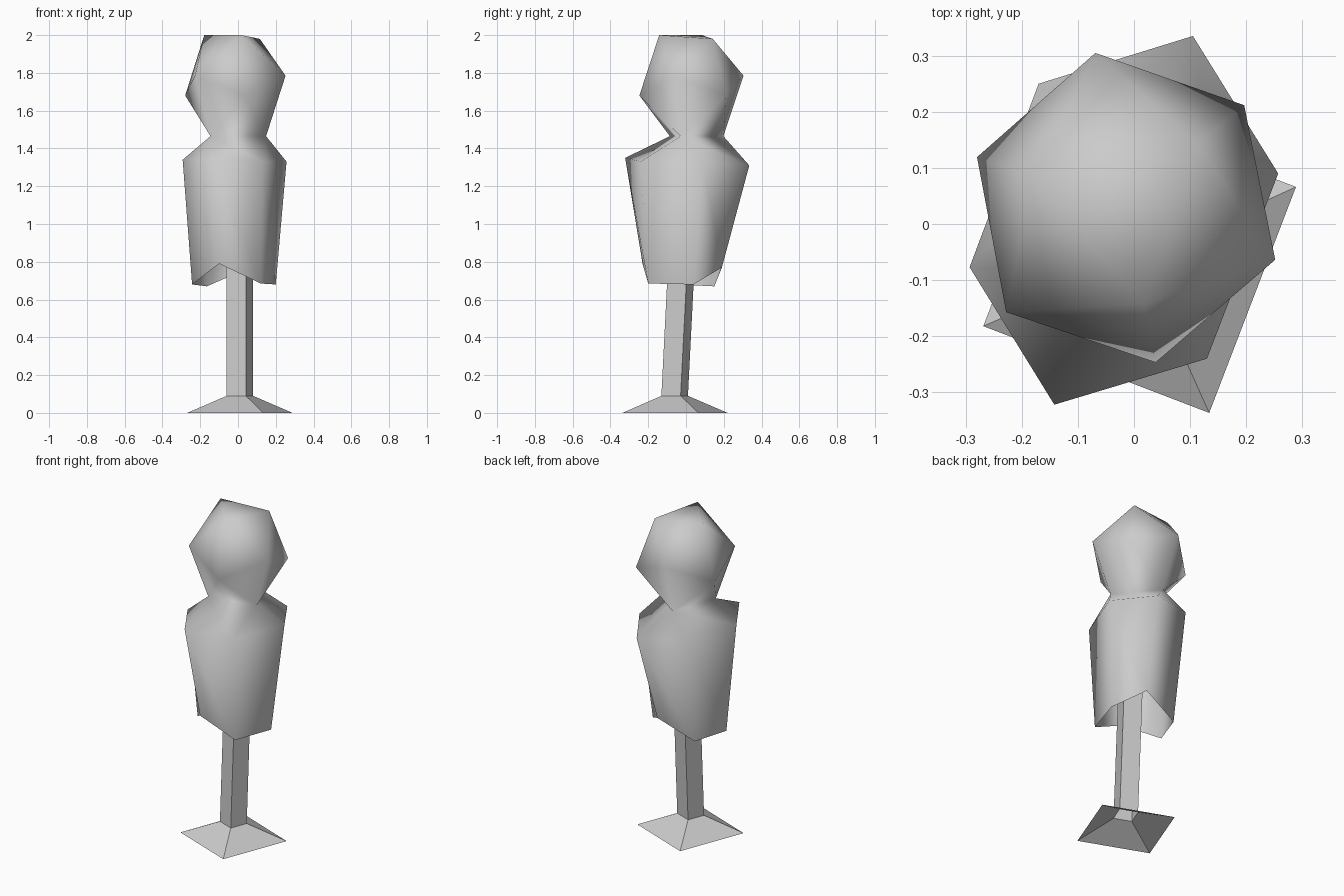
import bpy, bmesh
from math import cos, sin, radians

if "Cube" in bpy.data.objects:
    bpy.data.objects.remove(bpy.data.objects["Cube"])


def make(name, rings, faces, smooth):
    """Build a mesh from a list of vertex rings and ring-index faces."""
    bm = bmesh.new()
    vs = [[bm.verts.new(p) for p in ring] for ring in rings]
    for f in faces:
        bm.faces.new([vs[r][i] for r, i in f])
    bmesh.ops.recalc_face_normals(bm, faces=bm.faces)
    me = bpy.data.meshes.new(name)
    bm.to_mesh(me)
    bm.free()
    for p in me.polygons:
        p.use_smooth = smooth
    ob = bpy.data.objects.new(name, me)
    bpy.context.collection.objects.link(ob)
    return ob


def ring(n, r, start, cx, cy, z):
    return [(cx + r * cos(radians(start + 360 * i / n)),
             cy + r * sin(radians(start + 360 * i / n)), z) for i in range(n)]


# Head: icosahedron resting on a face, its bottom triangle open as the neck
hx, hy = -0.015, 0.028
crown = ring(3, 0.173, 41, hx, hy, 2.0)
crown[0] = (crown[0][0], crown[0][1], 1.98)
upper = ring(3, 0.282, 101, hx, hy, 1.785)
lower = ring(3, 0.28, 41, hx, hy, 1.68)
neck = ring(3, 0.173, 101, hx, hy, 1.465)

# Torso: six-sided shell, open below with two raised corners
shoulder = [(0.105, 0.335, 1.31), (-0.17, 0.25, 1.34), (-0.293, -0.077, 1.34),
            (-0.142, -0.322, 1.35), (0.13, -0.24, 1.33), (0.257, 0.09, 1.33)]
hem = [(0.065, 0.19, 0.77), (-0.165, 0.15, 0.67), (-0.243, -0.05, 0.68),
       (-0.10, -0.23, 0.79), (0.12, -0.20, 0.685), (0.20, 0.04, 0.68)]

C, U, L, N, S, H = range(6)
faces = [[(C, 0), (C, 1), (C, 2)]]
for i in range(3):
    j = (i + 1) % 3
    faces += [
        [(C, i), (U, i), (C, j)],               # around the crown
        [(C, i), (L, i), (U, i)], [(C, j), (U, i), (L, j)],
        [(U, i), (L, i), (N, i)], [(U, i), (N, i), (L, j)],
        [(L, j), (N, i), (N, j)],               # down to the neck
        [(N, i), (S, 2 * i), (S, 2 * i + 1)],   # neck to shoulders
        [(N, i), (S, 2 * i + 1), (S, (2 * i + 2) % 6), (N, j)],
    ]
for i in range(6):
    j = (i + 1) % 6
    faces.append([(S, i), (H, i), (H, j), (S, j)])
make("head_and_torso", [crown, upper, lower, neck, shoulder, hem], faces, True)

# Stand: hollow square foot running up into a slightly leaning pole
stand = [ring(4, 0.305, 24, 0.01, -0.058, 0.0),
         ring(4, 0.077, 24, 0.01, -0.06, 0.09),
         ring(4, 0.077, 24, 0.01, -0.014, 1.0)]
faces = [[(k, i), (k, (i + 1) % 4), (k + 1, (i + 1) % 4), (k + 1, i)]
         for k in range(2) for i in range(4)]
make("stand", stand, faces, False)
